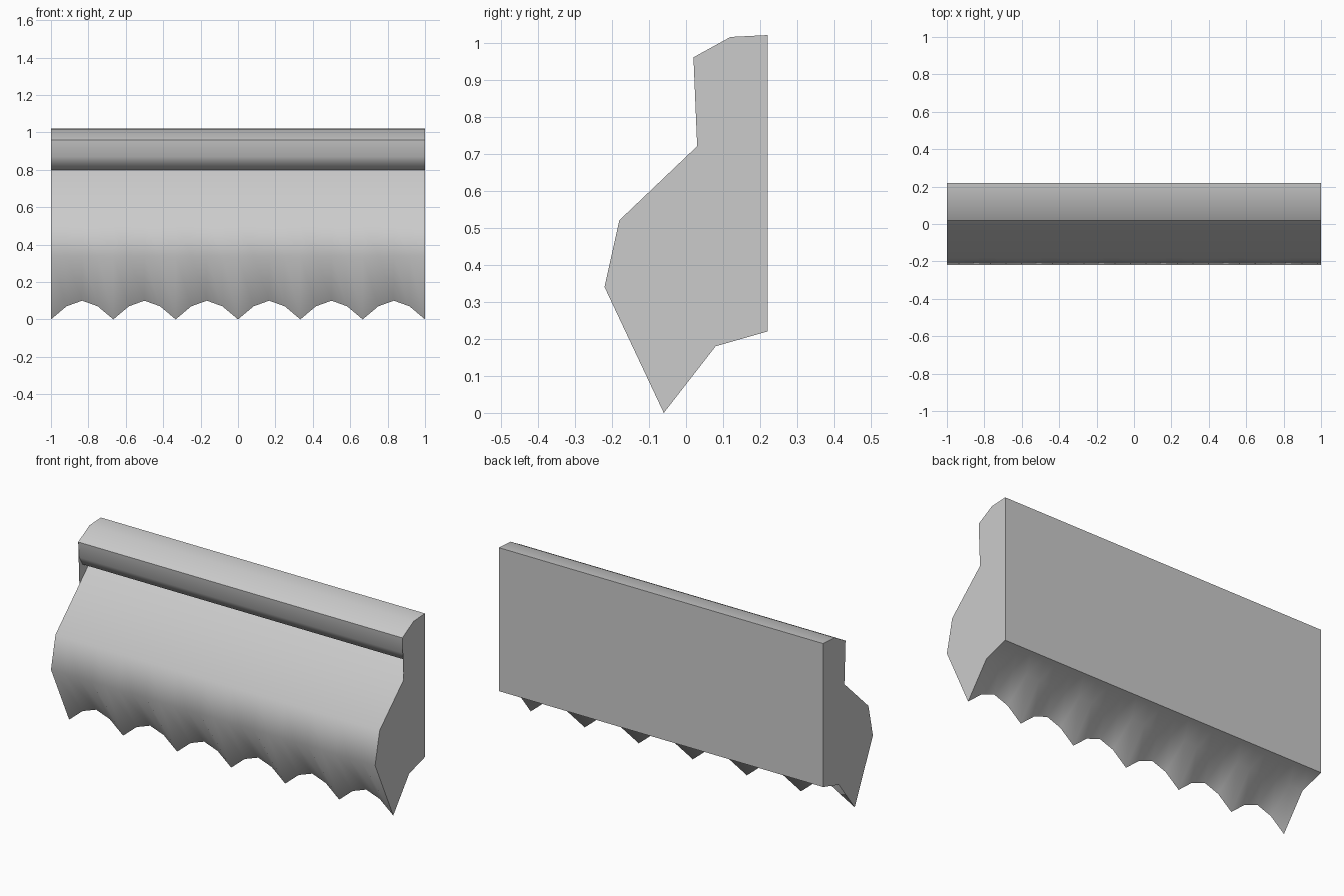
import bpy
import bmesh
from math import radians

if "Cube" in bpy.data.objects:
    bpy.data.objects.remove(bpy.data.objects["Cube"])

grey = bpy.data.materials.new("stone_grey")
grey.use_nodes = True
colour = (0.6, 0.6, 0.6, 1)
grey.diffuse_color = colour
grey.node_tree.nodes["Principled BSDF"].inputs["Base Color"].default_value = colour

# Cross-section pieces as (y, z), running up the back, over and down the front
BACK_AND_TOP = [(0.22, 0.22), (0.22, 1.02), (0.12, 1.015), (0.02, 0.96)]
GROOVE = [(0.03, 0.87), (0.06, 0.82), (0.114, 0.80)]
FRONT = [(-0.18, 0.52), (-0.22, 0.34)]
TIP = (-0.06, 0.0)
UNDERSIDE = [(0.08, 0.18)]

SCALLOPS = 6
ARCH = [0.0, 0.07, 0.10, 0.07]
COLUMNS = SCALLOPS * len(ARCH)


def make_object(name, bm):
    mesh = bpy.data.meshes.new(name)
    bm.to_mesh(mesh)
    bm.free()
    mesh.materials.append(grey)
    obj = bpy.data.objects.new(name, mesh)
    bpy.context.collection.objects.link(obj)
    return obj


# Moulding body: sections swept along x, the lower lip raised into arches
bm = bmesh.new()
rings = []
for i in range(COLUMNS + 1):
    x = -1 + 2 * i / COLUMNS
    lip = (TIP[0], TIP[1] + ARCH[i % len(ARCH)])
    section = BACK_AND_TOP + GROOVE + FRONT + [lip] + UNDERSIDE
    rings.append([bm.verts.new((x, y, z)) for y, z in section])
for a, b in zip(rings, rings[1:]):
    for k in range(len(a)):
        n = (k + 1) % len(a)
        bm.faces.new((a[k], a[n], b[n], b[k]))
body = make_object("scalloped_moulding", bm)
body.data.shade_smooth()
body.data.set_sharp_from_angle(angle=radians(54))

# Flat end panels, which also close off the ends of the groove
panel = BACK_AND_TOP + [(0.03, 0.72)] + FRONT + [TIP] + UNDERSIDE
for name, side in (("left_end_panel", 1), ("right_end_panel", -1)):
    bm = bmesh.new()
    verts = [bm.verts.new((side, y, z)) for y, z in panel]
    bm.faces.new(verts[::side])
    make_object(name, bm)
